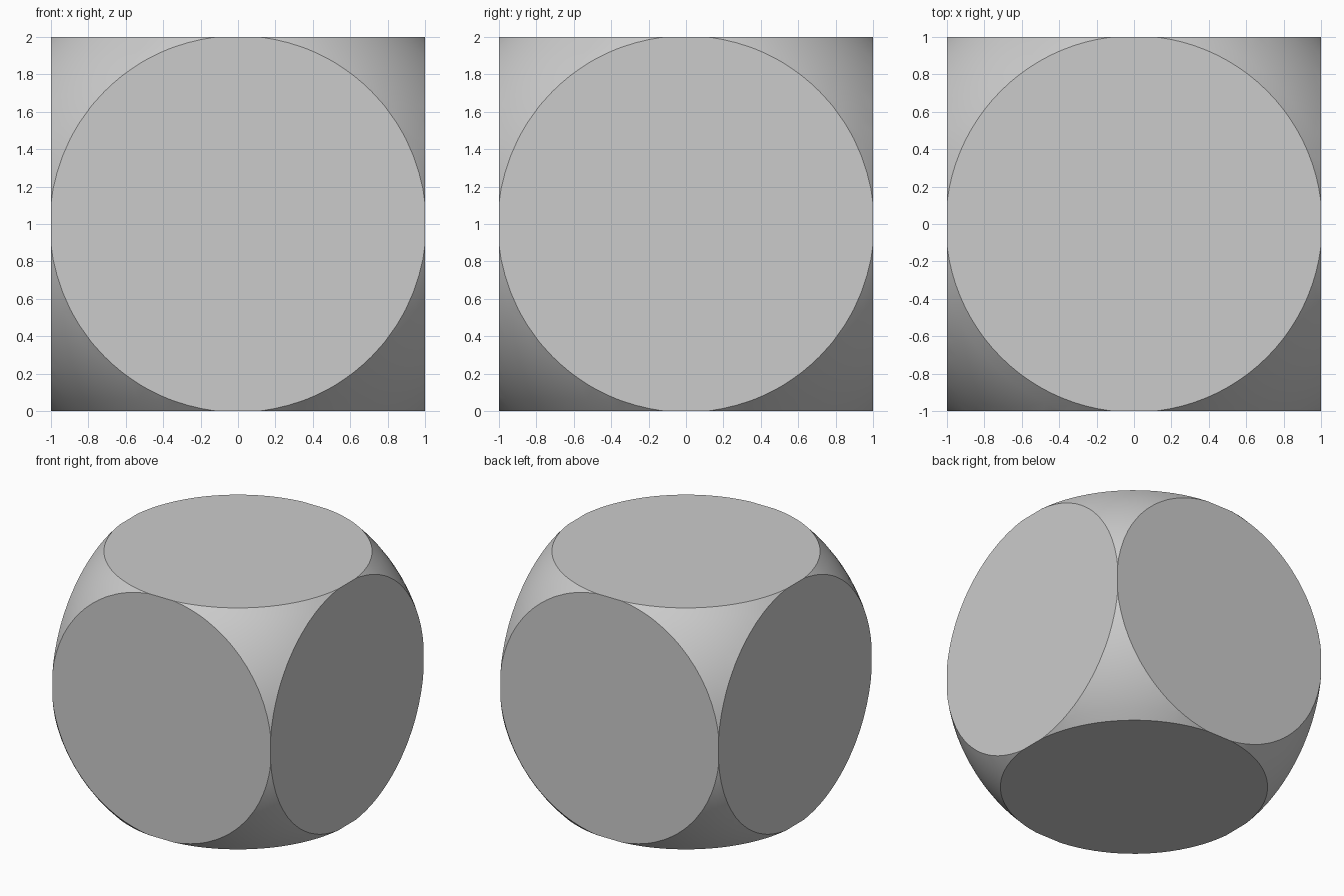
import bpy

default = bpy.data.objects.get("Cube")
if default:
    bpy.data.objects.remove(default, do_unlink=True)

# Cube that gives the six flat faces
bpy.ops.mesh.primitive_cube_add(size=2, location=(0, 0, 1))
body = bpy.context.object
body.name = "rounded_die_body"

# Ball that rounds the corners, just wider than the cube's edge midpoints
bpy.ops.mesh.primitive_uv_sphere_add(segments=96, ring_count=48, radius=1.419,
                                     location=(0, 0, 1))
ball = bpy.context.object
ball.name = "corner_rounding_cutter"
ball.hide_render = True

# Keep only the volume shared by the cube and the ball
rounding = body.modifiers.new("corner_rounding", "BOOLEAN")
rounding.operation = "INTERSECT"
rounding.solver = "EXACT"
rounding.object = ball

bpy.ops.object.select_all(action="DESELECT")
body.select_set(True)
bpy.context.view_layer.objects.active = body
bpy.ops.object.modifier_apply(modifier=rounding.name)
bpy.data.objects.remove(ball, do_unlink=True)

# Smooth corners with crisp rims around the flat discs
bpy.ops.object.shade_smooth_by_angle(angle=0.5)
